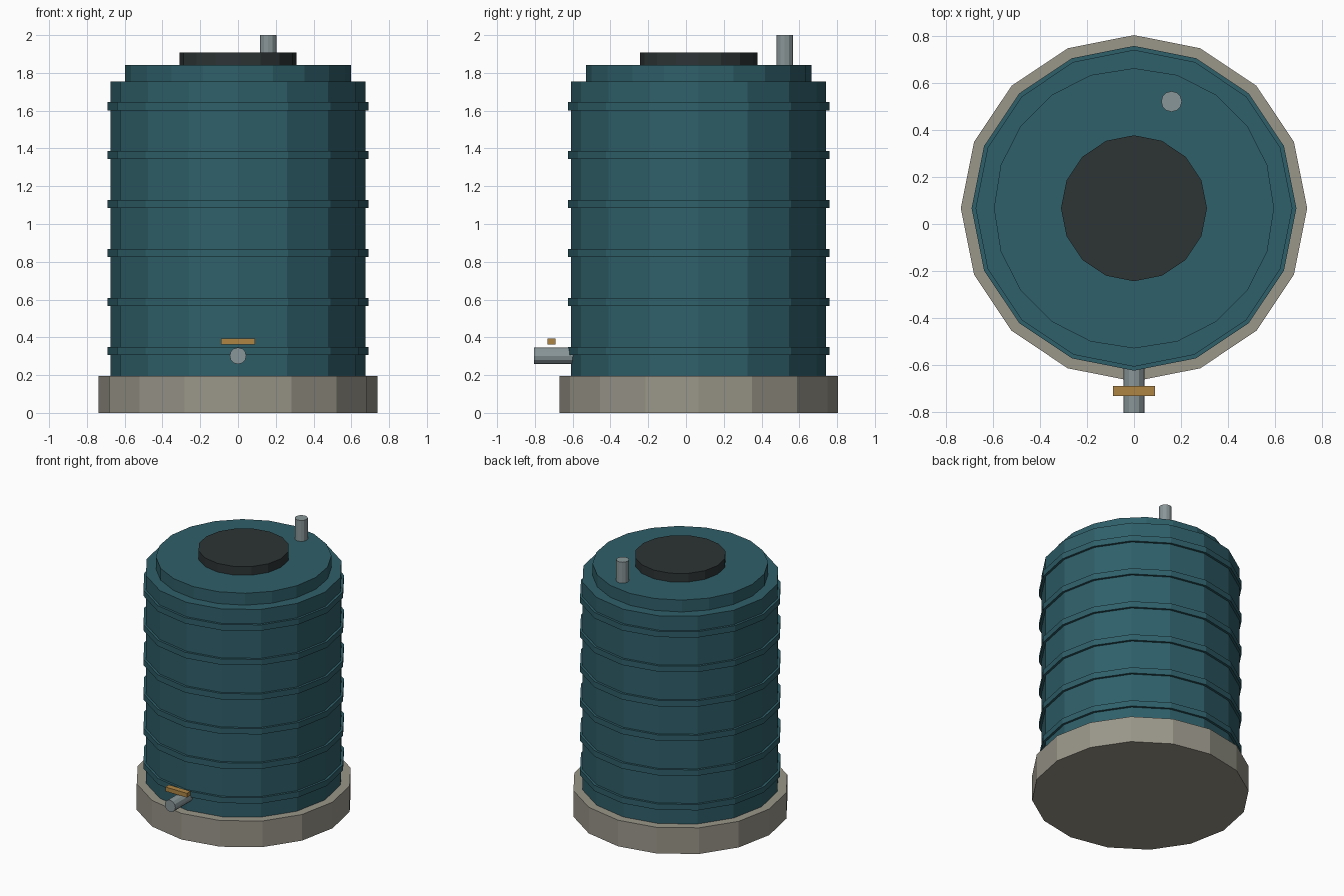
import bpy, math
from mathutils import Matrix

if "Cube" in bpy.data.objects:
    bpy.data.objects.remove(bpy.data.objects["Cube"])

CY = 0.067  # tank axis offset, the outlet pipe sticks out at the front


def material(name, rgb):
    m = bpy.data.materials.new(name)
    m.diffuse_color = (*rgb, 1)
    m.use_nodes = True
    m.node_tree.nodes["Principled BSDF"].inputs["Base Color"].default_value = m.diffuse_color
    return m


teal = material("teal plastic", (0.028, 0.115, 0.142))
concrete = material("concrete", (0.32, 0.305, 0.25))
dark = material("dark lid", (0.026, 0.034, 0.035))
steel = material("grey steel", (0.25, 0.305, 0.315))
brass = material("brass", (0.42, 0.235, 0.06))


def cylinder(name, mat, r, z0, z1, sides, x=0, y=CY):
    bpy.ops.mesh.primitive_cylinder_add(vertices=sides, radius=r, depth=z1 - z0,
                                        location=(x, y, (z0 + z1) / 2))
    ob = bpy.context.object
    ob.name = name
    ob.data.materials.append(mat)
    return ob


# Plinth, tank body and stepped top
cylinder("plinth", concrete, 0.738, 0, 0.196, 16)
cylinder("tank_body", teal, 0.675, 0.196, 1.754, 16)
cylinder("tank_shoulder", teal, 0.597, 1.74, 1.843, 20)
cylinder("lid", dark, 0.311, 1.835, 1.908, 16)

# Ribs around the body
for i in range(6):
    z = 0.328 + i * 0.2592
    cylinder(f"rib_{i + 1}", teal, 0.692, z - 0.022, z + 0.022, 16)

# Vent pipe on top
cylinder("vent_pipe", steel, 0.044, 1.83, 2.0, 12, 0.16, 0.522)

# Outlet pipe at the front and its tap handle
pipe = cylinder("outlet_pipe", steel, 0.044, 0, 0.22, 12)
pipe.matrix_world = Matrix.Translation((0, -0.695, 0.302)) @ Matrix.Rotation(math.pi / 2, 4, 'X')
bpy.ops.mesh.primitive_cube_add(size=1, location=(0, -0.712, 0.378))
handle = bpy.context.object
handle.name = "tap_handle"
handle.scale = (0.178, 0.043, 0.032)
handle.data.materials.append(brass)
